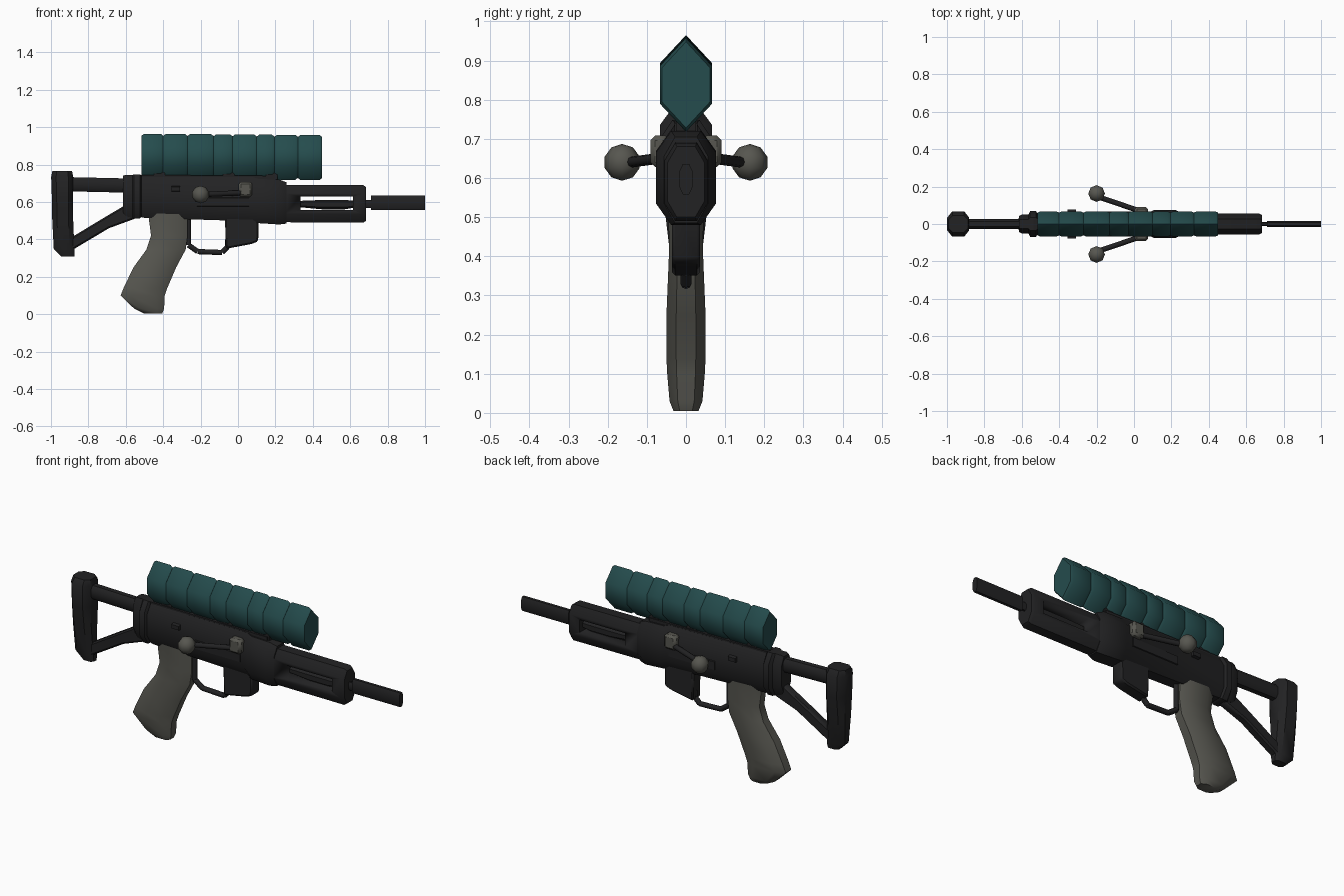
import bpy, bmesh, math
from mathutils import Vector

cube = bpy.data.objects.get("Cube")
if cube:
    bpy.data.objects.remove(cube, do_unlink=True)


def material(name, rgb):
    m = bpy.data.materials.new(name)
    m.use_nodes = True
    m.diffuse_color = (*rgb, 1)
    m.node_tree.nodes["Principled BSDF"].inputs["Base Color"].default_value = (*rgb, 1)
    return m


BLACK = material("gunmetal black", (0.016, 0.016, 0.017))
GREY = material("warm grey", (0.095, 0.094, 0.08))
TEAL = material("dark teal", (0.018, 0.072, 0.074))

# Unit cross-sections
OCTAGON = [(1, .55), (.5, 1), (-.5, 1), (-1, .55), (-1, -.55), (-.5, -1), (.5, -1), (1, -.55)]
HEXAGON = [(0, 1), (-1, .4), (-1, -.4), (0, -1), (1, -.4), (1, .4)]
SQUARE = [(1, 1), (-1, 1), (-1, -1), (1, -1)]


def finish(name, bm, mat, angle=40):
    bmesh.ops.recalc_face_normals(bm, faces=bm.faces)
    mesh = bpy.data.meshes.new(name)
    bm.to_mesh(mesh)
    bm.free()
    mesh.materials.append(mat)
    mesh.shade_smooth()
    mesh.set_sharp_from_angle(angle=math.radians(angle))
    obj = bpy.data.objects.new(name, mesh)
    bpy.context.collection.objects.link(obj)
    return obj


def loft(name, stations, mat, section=OCTAGON, axis="x", angle=40):
    """Stations are (position, half width in y, centre, half height)."""
    bm = bmesh.new()
    rings = []
    for t, hy, c, h in stations:
        pts = [(u * hy, c + v * h) for u, v in section]
        rings.append([bm.verts.new((t, y, w) if axis == "x" else (w, y, t)) for y, w in pts])
    n = len(section)
    for a, b in zip(rings, rings[1:]):
        for i in range(n):
            bm.faces.new((a[i], a[(i + 1) % n], b[(i + 1) % n], b[i]))
    bm.faces.new(rings[0])
    bm.faces.new(rings[-1])
    return finish(name, bm, mat, angle)


def plate(name, outline, half, mat, bevel=0.008):
    """Outline in x and z, thickened both ways along y."""
    bm = bmesh.new()
    face = bm.faces.new([bm.verts.new((x, -half, z)) for x, z in outline])
    out = bmesh.ops.extrude_face_region(bm, geom=[face])
    bmesh.ops.translate(bm, vec=(0, 2 * half, 0),
                        verts=[g for g in out["geom"] if isinstance(g, bmesh.types.BMVert)])
    if bevel:
        bmesh.ops.bevel(bm, geom=list(bm.edges), offset=bevel, segments=1, affect="EDGES")
    return finish(name, bm, mat)


def bar(name, a, b, radius, mat, sides=8):
    a, b = Vector(a), Vector(b)
    bm = bmesh.new()
    bmesh.ops.create_cone(bm, cap_ends=True, segments=sides, radius1=radius,
                          radius2=radius, depth=(b - a).length)
    bm.transform((b - a).to_track_quat("Z", "Y").to_matrix().to_4x4())
    bmesh.ops.translate(bm, verts=bm.verts, vec=(a + b) / 2)
    return finish(name, bm, mat, 50)


# Ribbed upper tube: swollen bands between narrow grooves
edges = [-.515, -.4, -.27, -.13, -.03, .1, .195, .32, .45]
tube = []
for i, (a, b) in enumerate(zip(edges, edges[1:])):
    cz = .845 - .001 * i
    tube += [(a, .061, cz, .11), (a + .014, .067, cz, .12),
             (b - .014, .067, cz, .12), (b, .061, cz, .11)]
loft("ribbed_tube", tube, TEAL, HEXAGON, angle=62)

# Receiver, rear collar and top rail
loft("receiver", [(-.54, .055, .63, .105), (-.5, .06, .625, .11), (.08, .062, .615, .118),
                  (.11, .076, .605, .118), (.22, .076, .6, .12), (.26, .056, .595, .11)], BLACK)
loft("rear_collar", [(-.615, .042, .64, .1), (-.6, .05, .635, .11), (-.565, .05, .63, .115),
                     (-.555, .07, .63, .118), (-.525, .07, .63, .118), (-.515, .055, .63, .11)], BLACK)
loft("top_rail", [(-.52, .03, .725, .02), (.2, .03, .722, .018)], BLACK, SQUARE)
for x in (-.42, -.05, .18):
    loft("tube_mount", [(x - .03, .025, .735, .025), (x + .03, .025, .735, .025)], BLACK, SQUARE)
loft("cross_pin", [(-.355, .077, .67, .02), (-.31, .077, .67, .02)], BLACK)
loft("side_panel", [(-.22, .066, .6, .04), (.06, .066, .6, .04)], BLACK)

# Slotted handguard with an inner barrel
guard = loft("handguard", [(.25, .055, .592, .1), (.67, .055, .59, .1), (.685, .047, .59, .09)], BLACK)
cutter = loft("slot_cutter", [(.335, .2, .593, .036), (.615, .2, .593, .036)], BLACK, SQUARE)
cutter.hide_render = True
mod = guard.modifiers.new("slot", "BOOLEAN")
mod.operation = "DIFFERENCE"
mod.solver = "EXACT"
mod.object = cutter
bpy.context.view_layer.objects.active = guard
bpy.ops.object.modifier_apply(modifier=mod.name)
bpy.data.objects.remove(cutter, do_unlink=True)
loft("inner_barrel", [(.3, .025, .59, .015), (.45, .03, .586, .025),
                      (.57, .03, .586, .025), (.65, .025, .59, .015)], BLACK)

# Barrel
loft("barrel_neck", [(.67, .01, .59, .022), (.715, .01, .59, .022)], BLACK)
loft("barrel", [(.71, .016, .597, .039), (1, .016, .597, .039)], BLACK)

# Shoulder stock
loft("stock_pad", [(.31, .024, -.91, .035), (.35, .034, -.93, .055), (.5, .052, -.937, .056),
                   (.62, .066, -.938, .057), (.735, .067, -.94, .059), (.765, .045, -.94, .053)],
     BLACK, axis="z")
loft("stock_tube", [(-.9, .028, .695, .038), (-.59, .028, .688, .038)], BLACK)
plate("stock_strut", [(-.9, .405), (-.71, .52), (-.6, .585), (-.54, .585),
                      (-.54, .515), (-.69, .46), (-.9, .335)], .024, BLACK)

# Pistol grip
loft("grip", [(.005, .032, -.455, .05), (.03, .042, -.475, .08), (.1, .048, -.51, .118),
              (.14, .05, -.495, .117), (.25, .05, -.445, .114), (.345, .046, -.385, .105),
              (.42, .043, -.367, .098), (.545, .046, -.375, .106)], GREY, axis="z", angle=50)

# Trigger guard as a chain of short bars
path = [(-.265, .51), (-.265, .37), (-.215, .335), (-.085, .33), (-.055, .36), (-.055, .4)]
for (x0, z0), (x1, z1) in zip(path, path[1:]):
    bar("trigger_guard", (x0, 0, z0), (x1, 0, z1), .014, BLACK)

# Magazine well
plate("magazine_well", [(-.07, .53), (.11, .53), (.108, .39), (.07, .375), (-.065, .35)], .036, BLACK)

# Side handles, mirrored left and right
for side, label in ((1, "left"), (-1, "right")):
    bm = bmesh.new()
    bmesh.ops.create_cube(bm, size=1)
    bmesh.ops.scale(bm, verts=bm.verts, vec=(.072, .05, .08))
    bmesh.ops.bevel(bm, geom=list(bm.edges), offset=.012, segments=1, affect="EDGES")
    bmesh.ops.translate(bm, verts=bm.verts, vec=(.04, side * .066, .668))
    finish(label + "_handle_base", bm, GREY)
    bar(label + "_handle_arm", (.03, side * .07, .65), (-.19, side * .145, .64), .014, BLACK)
    bm = bmesh.new()
    bmesh.ops.create_uvsphere(bm, u_segments=8, v_segments=5, radius=.047)
    bmesh.ops.translate(bm, verts=bm.verts, vec=(-.2, side * .163, .64))
    finish(label + "_handle_knob", bm, GREY, 60)
